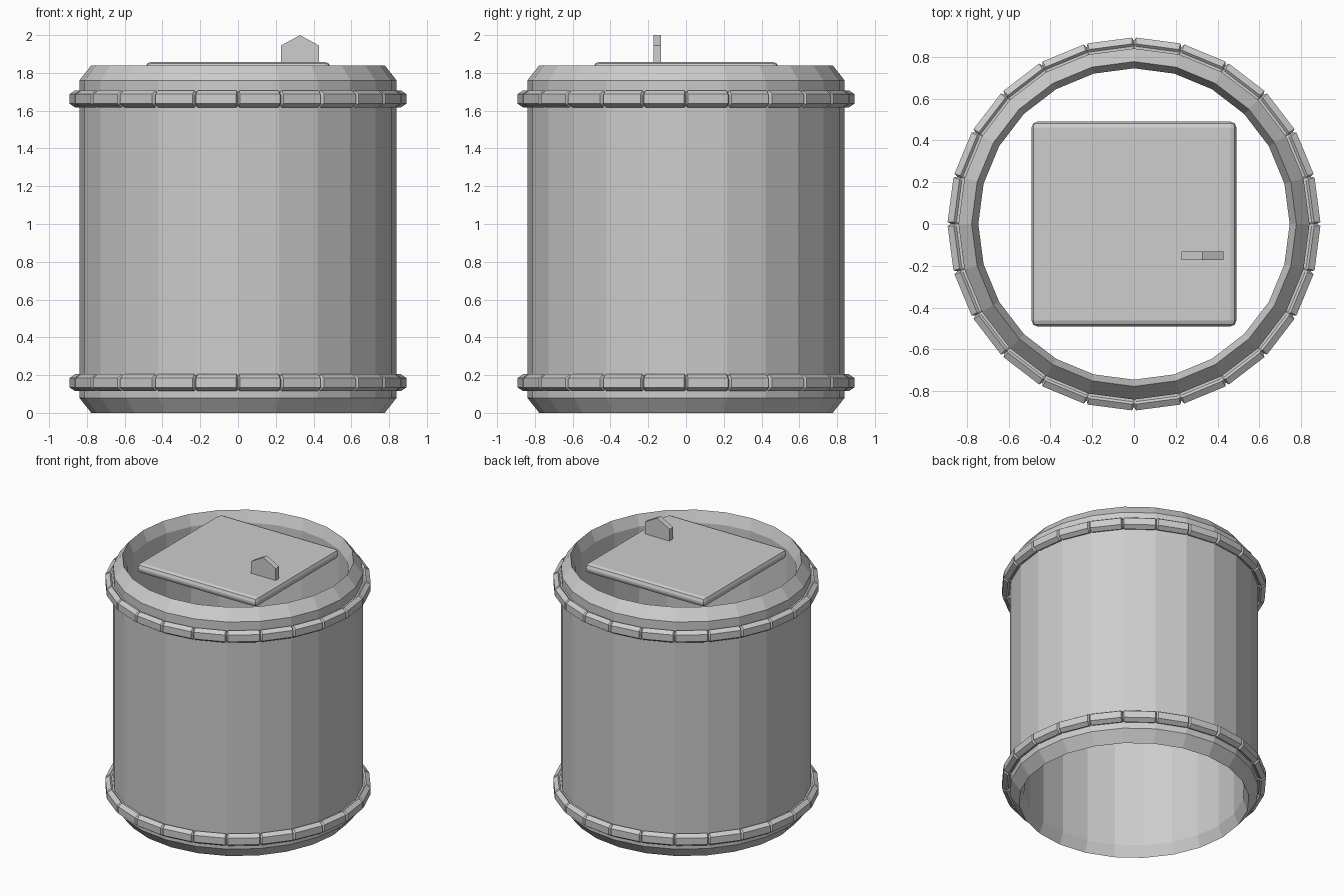
import bpy
import bmesh
from math import sin, cos, radians

cube = bpy.data.objects.get("Cube")
if cube:
    bpy.data.objects.remove(cube, do_unlink=True)

SIDES = 24
STEP = 360 / SIDES

# Single plain grey
grey = bpy.data.materials.new("plain grey")
grey.use_nodes = True
color = (0.61, 0.61, 0.61, 1)
grey.diffuse_color = color
grey.node_tree.nodes["Principled BSDF"].inputs["Base Color"].default_value = color


def finish(name, bm):
    bmesh.ops.recalc_face_normals(bm, faces=bm.faces)
    mesh = bpy.data.meshes.new(name)
    bm.to_mesh(mesh)
    bm.free()
    mesh.materials.append(grey)
    obj = bpy.data.objects.new(name, mesh)
    bpy.context.collection.objects.link(obj)


def section(bm, profile, degrees):
    """Place a closed (radius, height) profile at an angle."""
    a = radians(degrees)
    return [bm.verts.new((r * sin(a), -r * cos(a), z)) for r, z in profile]


def bridge(bm, first, second):
    n = len(first)
    for i in range(n):
        j = (i + 1) % n
        bm.faces.new((first[i], first[j], second[j], second[i]))


def bridge_loop(bm, rings):
    for i, ring in enumerate(rings):
        bridge(bm, ring, rings[(i + 1) % len(rings)])


# Open drum wall with ridged rims, bevelled inside and out
HEIGHT = 1.84
lower = [(0.745, 0.08), (0.777, 0), (0.84, 0.08)]
profile = lower + [(r, HEIGHT - z) for r, z in reversed(lower)]
bm = bmesh.new()
bridge_loop(bm, [section(bm, profile, i * STEP) for i in range(SIDES)])
finish("drum_wall", bm)


def mirrored(half, height):
    upper = [(r, height + z) for r, z in half]
    return upper + [(r, height - z) for r, z in reversed(half)]


# Chamfered bands divided into blocks by narrow grooves
def band(name, height):
    block = mirrored([(0.83, 0.034), (0.85, 0.034), (0.862, 0.045), (0.892, 0.025)], height)
    groove = mirrored([(0.83, 0.028), (0.85, 0.028), (0.858, 0.034), (0.875, 0.02)], height)
    rings = []
    bm = bmesh.new()
    for i in range(SIDES):
        joint = i * STEP
        rings.append(section(bm, groove, joint))
        rings.append(section(bm, block, joint + 0.6))
        rings.append(section(bm, block, joint + STEP - 0.6))
    bridge_loop(bm, rings)
    finish(name, bm)


band("lower_band", 0.16)
band("upper_band", 1.662)

# Square lid with rounded edges
bm = bmesh.new()
bmesh.ops.create_cube(bm, size=1)
for v in bm.verts:
    v.co.x *= 0.98
    v.co.y *= 0.98
    v.co.z = v.co.z * 0.07 + 1.822
bmesh.ops.bevel(bm, geom=bm.edges[:], offset=0.028, segments=2,
                affect='EDGES', profile=0.5)
finish("square_lid", bm)

# Pointed handle tab on the lid
bm = bmesh.new()
tab = [(0.228, 1.845), (0.429, 1.845), (0.429, 1.945), (0.328, 2.0), (0.228, 1.945)]
front = [bm.verts.new((x, -0.172, z)) for x, z in tab]
back = [bm.verts.new((x, -0.132, z)) for x, z in tab]
bridge(bm, front, back)
bm.faces.new(front)
bm.faces.new(back)
finish("lid_handle", bm)
